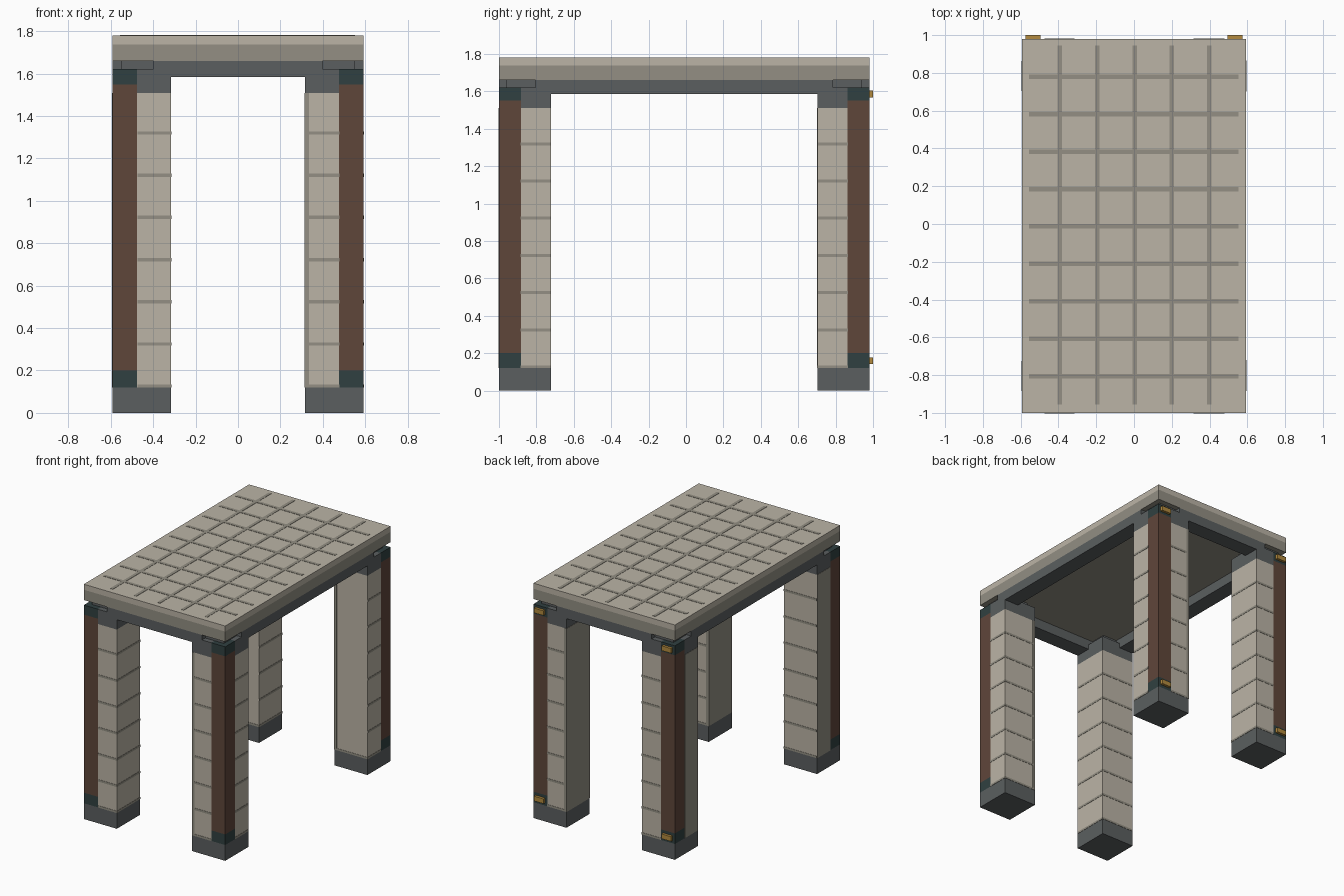
import bpy, bmesh

if "Cube" in bpy.data.objects:
    bpy.data.objects.remove(bpy.data.objects["Cube"])


def material(name, rgb):
    m = bpy.data.materials.new(name)
    lin = [((c / 255 + 0.055) / 1.055) ** 2.4 for c in rgb]
    m.diffuse_color = (*lin, 1)
    m.use_nodes = True
    m.node_tree.nodes["Principled BSDF"].inputs["Base Color"].default_value = m.diffuse_color
    return m


STONE = material("pale stone", (187, 180, 166))
MORTAR = material("grey mortar", (147, 143, 131))
METAL = material("dark grey metal", (91, 95, 96))
WOOD = material("brown wood", (95, 70, 58))
TEAL = material("dark teal", (48, 64, 65))
BRASS = material("brass", (178, 138, 62))

HX, Y0, Y1 = 0.593, -1.0, 0.98      # slab outline
LEG, POST = 0.277, 0.117            # leg width, corner post width
BEAM_END, BEAM_W = 0.195, 0.12
E = 0.002                           # how far thin plates stand proud


def prism(name, points, z0, z1, mat):
    bm = bmesh.new()
    low = [bm.verts.new((x, y, z0)) for x, y in points]
    face = bm.faces.new(low)
    top = bmesh.ops.extrude_face_region(bm, geom=[face])["geom"]
    bmesh.ops.translate(bm, vec=(0, 0, z1 - z0),
                        verts=[v for v in top if isinstance(v, bmesh.types.BMVert)])
    bmesh.ops.recalc_face_normals(bm, faces=bm.faces)
    me = bpy.data.meshes.new(name)
    bm.to_mesh(me)
    bm.free()
    me.materials.append(mat)
    ob = bpy.data.objects.new(name, me)
    bpy.context.collection.objects.link(ob)
    return ob


def box(name, x0, x1, y0, y1, z0, z1, mat):
    return prism(name, [(x0, y0), (x1, y0), (x1, y1), (x0, y1)], z0, z1, mat)


# Table slab: mortar-coloured body, pale top layer and inlaid grid lines
box("slab_body", -HX, HX, Y0, Y1, 1.66, 1.738, MORTAR)
box("slab_top", -HX, HX, Y0, Y1, 1.738, 1.78, STONE)
for i in range(5):
    x = 0.003 + (i - 2) * 0.198
    box("grid_line_long", x - 0.012, x + 0.012, -0.955, 0.945, 1.775, 1.78 + E, MORTAR)
for i in range(9):
    y = -0.013 + (i - 4) * 0.198
    box("grid_line_cross", -0.556, 0.553, y - 0.012, y + 0.012, 1.775, 1.78 + E, MORTAR)

# Support beams under the slab edges
bx, by0, by1 = HX - BEAM_END, Y0 + BEAM_END, Y1 - BEAM_END
box("front_beam", -bx, bx, Y0, Y0 + BEAM_W, 1.585, 1.66, METAL)
box("back_beam", -bx, bx, Y1 - BEAM_W, Y1, 1.585, 1.66, METAL)
box("left_beam", -HX, -HX + BEAM_W, by0, by1, 1.585, 1.66, METAL)
box("right_beam", HX - BEAM_W, HX, by0, by1, 1.585, 1.66, METAL)


def leg(prefix, right, back):
    # a and b are distances inward from the outer corner
    def at(a, b, dx=0, dy=0):
        return ((HX - a if right else a - HX) + dx, (Y1 - b if back else Y0 + b) + dy)

    def block(part, a0, a1, b0, b1, z0, z1, mat):
        return prism(prefix + part, [at(a0, b0), at(a1, b0), at(a1, b1), at(a0, b1)],
                     z0, z1, mat)

    def ell(part, z0, z1, mat, dx=0, dy=0):
        pts = [(POST, 0), (LEG, 0), (LEG, LEG), (0, LEG), (0, POST), (POST, POST)]
        return prism(prefix + part, [at(a, b, dx, dy) for a, b in pts], z0, z1, mat)

    # Foot, stone shaft and cap
    block("foot", 0, LEG, 0, LEG, 0, 0.12, METAL)
    ell("shaft", 0.12, 1.51, STONE)
    ell("cap", 1.51, 1.622, METAL)
    block("cap_block", 0.04, 0.24, 0.04, 0.24, 1.6, 1.66, METAL)

    # Mortar courses
    for dy in (E, -E):
        ell("base_course", 0.12, 0.135, MORTAR, E, dy)
    for i in range(6):
        z = 0.325 + i * 0.199
        ell("course", z - 0.008, z + 0.008, MORTAR, E, E)
        if not back:
            ell("course", z - 0.008, z + 0.008, MORTAR, E, -E)

    # Plain mortar face on the left side
    if right:
        block("side_plate", LEG - 0.02, LEG + E, -E, LEG + E, 0.12, 1.51, MORTAR)
    else:
        block("side_plate", -E, 0.02, POST, LEG - E, 0.12, 1.51, MORTAR)

    # Wooden corner post with teal ends
    block("post", 0, POST, 0, POST, 0.2, 1.55, WOOD)
    block("post_shoe", 0, POST, 0, POST, 0.12, 0.2, TEAL)
    block("post_collar", 0, POST, 0, POST, 1.55, 1.622, TEAL)

    # Brass latches on the back
    if back:
        for z in (0.16, 1.586):
            block("latch", 0.018, 0.098, -0.02, 0.01, z - 0.018, z + 0.018, BRASS)


for right in (False, True):
    for back in (False, True):
        leg(("back_" if back else "front_") + ("right_" if right else "left_") + "leg_",
            right, back)
